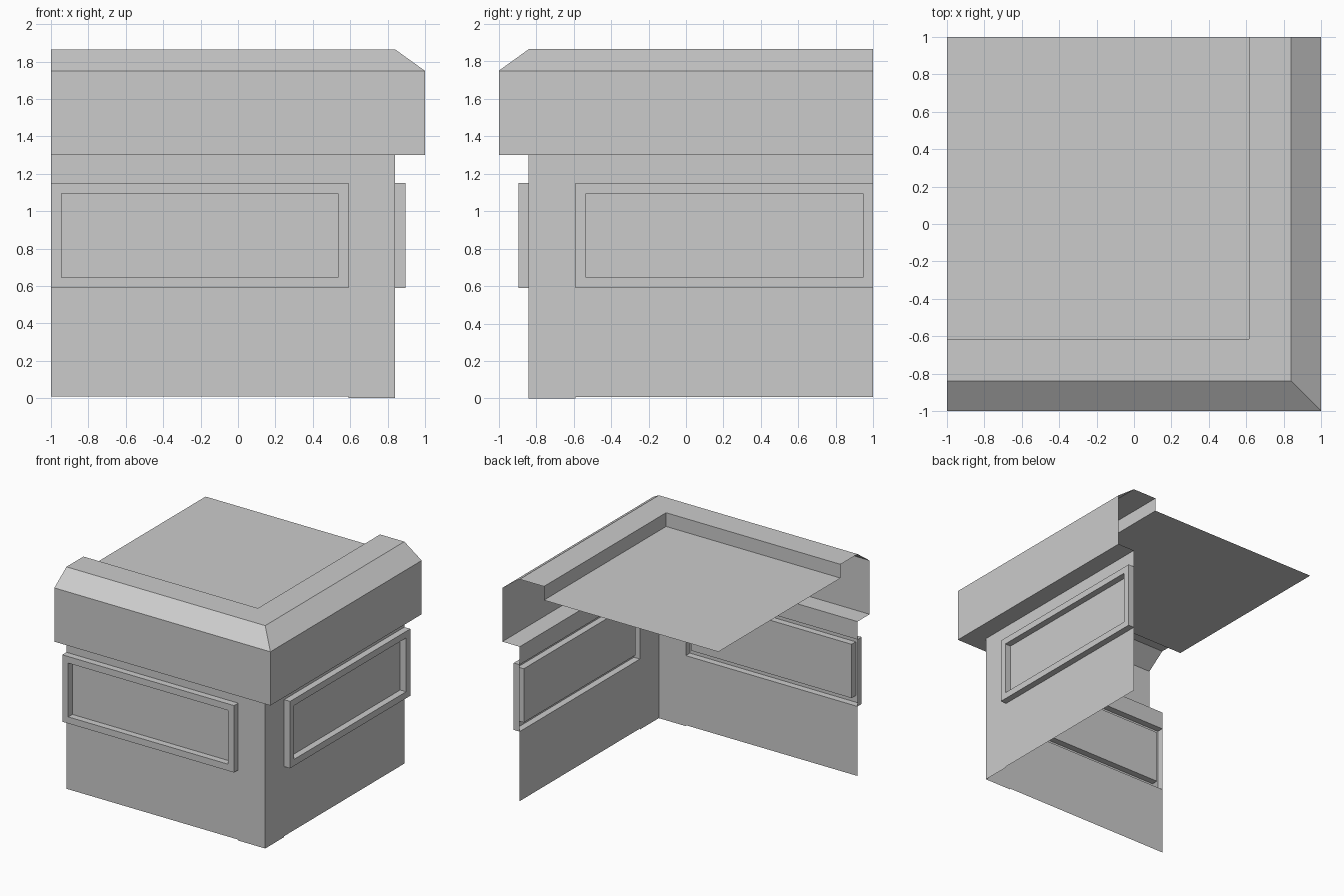
import bpy, bmesh

if "Cube" in bpy.data.objects:
    bpy.data.objects.remove(bpy.data.objects["Cube"])

WALL, OUT, LIP = 0.84, 1.0, 0.615      # distances of wall, cornice face and inner lip
PANEL_END, PROUD = 0.59, 0.895         # panel edge near corner, panel frame face


def make(name, quads):
    """Turn a list of four-point faces into one welded open shell."""
    bm = bmesh.new()
    for q in quads:
        bm.faces.new([bm.verts.new(p) for p in q])
    bmesh.ops.remove_doubles(bm, verts=bm.verts, dist=0.0005)
    bmesh.ops.dissolve_degenerate(bm, edges=bm.edges, dist=0.0005)
    me = bpy.data.meshes.new(name)
    bm.to_mesh(me)
    bm.free()
    ob = bpy.data.objects.new(name, me)
    bpy.context.collection.objects.link(ob)
    return ob


def sweep(name, profile, path):
    """Sweep (offset, z) points along an L path given as a function of offset."""
    quads = []
    for (o0, z0), (o1, z1) in zip(profile, profile[1:]):
        a, b = path(o0), path(o1)
        for i in range(len(a) - 1):
            quads.append([(*a[i], z0), (*a[i + 1], z0), (*b[i + 1], z1), (*b[i], z1)])
    return make(name, quads)


def rect(u0, u1, z0, z1, o):
    return [(u0, z0, o), (u1, z0, o), (u1, z1, o), (u0, z1, o)]


def wall(name, right):
    """Wall with a raised picture-frame panel, hollow behind the frame."""
    u0, u1, z0, z1, w = -1, PANEL_END, 0.59, 1.15, 0.055
    quads = [rect(u0, u1, 0.008, z0, WALL), rect(u0, u1, z1, 1.3, WALL)]
    inner = (u0 + w, u1 - w, z0 + w, z1 - w)
    loops = [rect(u0, u1, z0, z1, WALL), rect(u0, u1, z0, z1, PROUD),
             rect(*inner, PROUD), rect(*inner, WALL)]
    for a, b in zip(loops, loops[1:]):
        for i in range(4):
            j = (i + 1) % 4
            quads.append([a[i], a[j], b[j], b[i]])
    quads.append(loops[-1])
    if right:
        quads = [[(o, -u, z) for u, z, o in reversed(q)] for q in quads]
    else:
        quads = [[(u, -o, z) for u, z, o in q] for q in quads]
    return make(name, quads)


# Panelled walls
wall("front_wall", False)
wall("right_wall", True)

# Plain corner between the two panels
sweep("wall_corner", [(WALL, 0), (WALL, 1.3)],
      lambda o: [(PANEL_END, -o), (o, -o), (o, -PANEL_END)])

# Overhanging parapet with sloped outer edge, mitred round the corner
sweep("parapet",
      [(WALL, 1.3), (OUT, 1.3), (OUT, 1.75), (WALL, 1.865), (LIP, 1.865), (LIP, 1.75)],
      lambda o: [(-1, -o), (LIP, -o), (o, -o), (o, -LIP), (o, 1)])

# Flat roof
make("roof", [[(-1, -LIP, 1.75), (LIP, -LIP, 1.75), (LIP, 1, 1.75), (-1, 1, 1.75)]])
